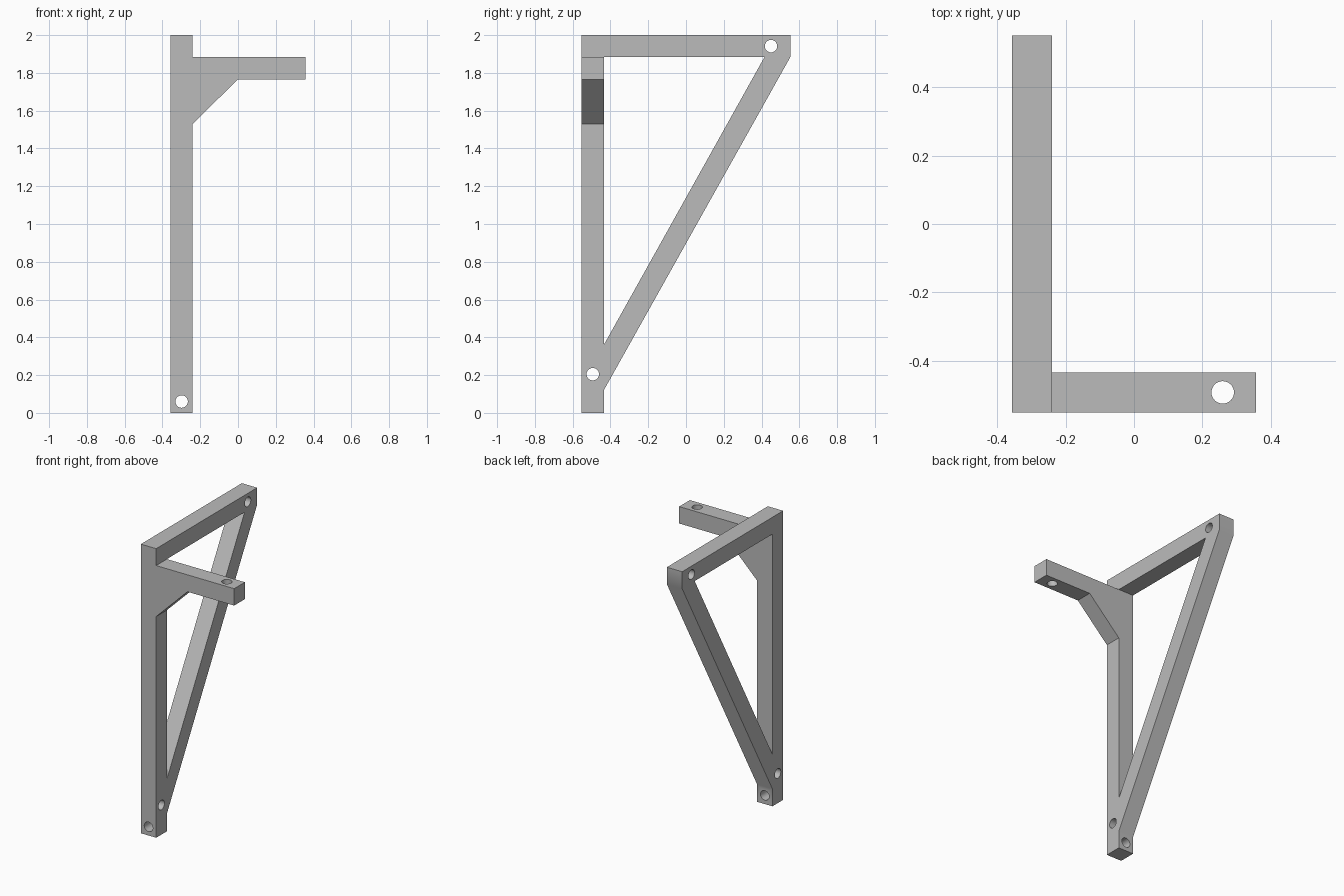
import bpy, bmesh
from math import radians
from mathutils import Vector

if "Cube" in bpy.data.objects:
    bpy.data.objects.remove(bpy.data.objects["Cube"], do_unlink=True)

grey = bpy.data.materials.new("plain grey")
grey.use_nodes = True
grey.diffuse_color = (0.5, 0.5, 0.5, 1)
grey.node_tree.nodes["Principled BSDF"].inputs["Base Color"].default_value = (0.5, 0.5, 0.5, 1)

W = 0.117            # bar thickness
X, Y, TOP = 0.357, 0.552, 2.0
INX, INY = -X + W, -Y + W
BEAM = TOP - W       # underside of the top beam
HOLE_R = 0.033


def finish(name, bm):
    bmesh.ops.recalc_face_normals(bm, faces=bm.faces)
    mesh = bpy.data.meshes.new(name)
    bm.to_mesh(mesh)
    bm.free()
    mesh.materials.append(grey)
    obj = bpy.data.objects.new(name, mesh)
    bpy.context.collection.objects.link(obj)
    return obj


def prism(name, points, depth):
    """Extrude a closed outline along the depth vector."""
    bm = bmesh.new()
    face = bm.faces.new([bm.verts.new(p) for p in points])
    out = bmesh.ops.extrude_face_region(bm, geom=[face], use_keep_orig=True)
    moved = [v for v in out["geom"] if isinstance(v, bmesh.types.BMVert)]
    bmesh.ops.translate(bm, verts=moved, vec=depth)
    return finish(name, bm)


def drill(name, centre, axis):
    bm = bmesh.new()
    bmesh.ops.create_cone(bm, cap_ends=True, segments=32, radius1=HOLE_R,
                          radius2=HOLE_R, depth=W * 2)
    turn = Vector((0, 0, 1)).rotation_difference(Vector(axis)).to_matrix()
    bmesh.ops.rotate(bm, verts=bm.verts, matrix=turn)
    bmesh.ops.translate(bm, verts=bm.verts, vec=centre)
    return finish(name, bm)


def combine(target, tool, operation):
    mod = target.modifiers.new(operation.lower(), "BOOLEAN")
    mod.operation, mod.solver, mod.object = operation, "EXACT", tool
    bpy.context.view_layer.objects.active = target
    bpy.ops.object.modifier_apply(modifier=mod.name)
    bpy.data.objects.remove(tool, do_unlink=True)


# Upright post, top beam and diagonal brace in one side profile
outline = [(-Y, 0), (INY, 0), (INY, 0.12), (Y, BEAM), (Y, TOP), (-Y, TOP)]
bracket = prism("bracket_frame", [(-X, y, z) for y, z in outline], (W, 0, 0))

# Triangular opening between the bars
opening = [(INY, 0.36), (0.415, BEAM), (INY, BEAM)]
combine(bracket, prism("opening_cutter", [(-X - W, y, z) for y, z in opening],
                       (W * 3, 0, 0)), "DIFFERENCE")

# Side arm with its sloping gusset, rooted inside the post
root = -X + W / 2
arm = [(root, BEAM), (X, BEAM), (X, BEAM - W), (0, BEAM - W),
       (INX, 1.53), (root, 1.53)]
combine(bracket, prism("side_arm", [(x, -Y, z) for x, z in arm], (0, W, 0)), "UNION")

# Bolt holes
mid_x, mid_y = -X + W / 2, -Y + W / 2
for centre, axis in [((mid_x, mid_y, 0.06), (0, 1, 0)),
                     ((mid_x, mid_y, 0.205), (1, 0, 0)),
                     ((mid_x, 0.45, TOP - W / 2), (1, 0, 0)),
                     ((0.26, mid_y, BEAM - W / 2), (0, 0, 1))]:
    combine(bracket, drill("hole_cutter", centre, axis), "DIFFERENCE")

# Smooth hole walls, crisp bar edges
bpy.ops.object.select_all(action="DESELECT")
bracket.select_set(True)
bpy.context.view_layer.objects.active = bracket
bpy.ops.object.shade_smooth_by_angle(angle=radians(30))
